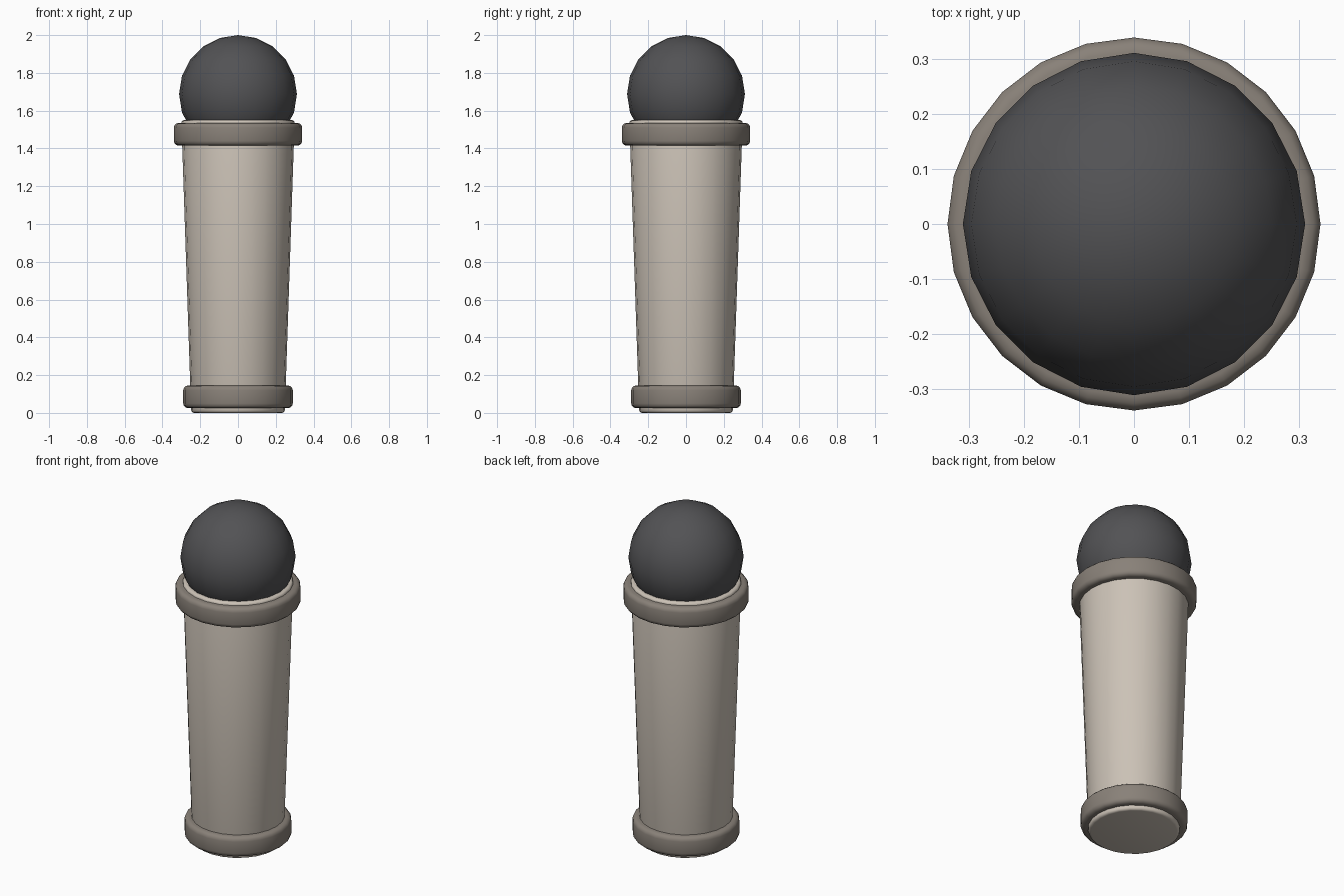
import bpy
import math

if "Cube" in bpy.data.objects:
    bpy.data.objects.remove(bpy.data.objects["Cube"])


def material(name, rgb):
    m = bpy.data.materials.new(name)
    m.diffuse_color = (*rgb, 1)
    m.use_nodes = True
    m.node_tree.nodes["Principled BSDF"].inputs["Base Color"].default_value = m.diffuse_color
    return m


light = material("handle_beige", (0.60, 0.54, 0.47))
trim = material("trim_taupe", (0.25, 0.22, 0.19))
dark = material("head_charcoal", (0.085, 0.085, 0.09))


def finish(obj, name, mat):
    obj.name = name
    obj.data.materials.append(mat)
    bpy.ops.object.shade_smooth_by_angle(angle=math.radians(40))


def rounded_cylinder(name, r_bottom, r_top, z0, z1, bevel, mat):
    bpy.ops.mesh.primitive_cone_add(vertices=24, radius1=r_bottom, radius2=r_top,
                                    depth=z1 - z0, location=(0, 0, (z0 + z1) / 2))
    obj = bpy.context.object
    mod = obj.modifiers.new("rounded_edges", 'BEVEL')
    mod.width = bevel
    mod.segments = 3
    mod.limit_method = 'ANGLE'
    mod.angle_limit = math.radians(40)
    bpy.ops.object.modifier_apply(modifier=mod.name)
    finish(obj, name, mat)


# Tapered handle, protruding slightly past both collars
rounded_cylinder("handle", 0.248, 0.30, 0.0, 1.55, 0.015, light)

# Collars around the bottom and the top
rounded_cylinder("bottom_collar", 0.29, 0.29, 0.025, 0.145, 0.025, trim)
rounded_cylinder("top_collar", 0.34, 0.34, 1.415, 1.535, 0.025, trim)

# Ball head sunk into the handle
bpy.ops.mesh.primitive_uv_sphere_add(segments=20, ring_count=10, radius=0.312,
                                     location=(0, 0, 1.688))
finish(bpy.context.object, "ball_head", dark)
